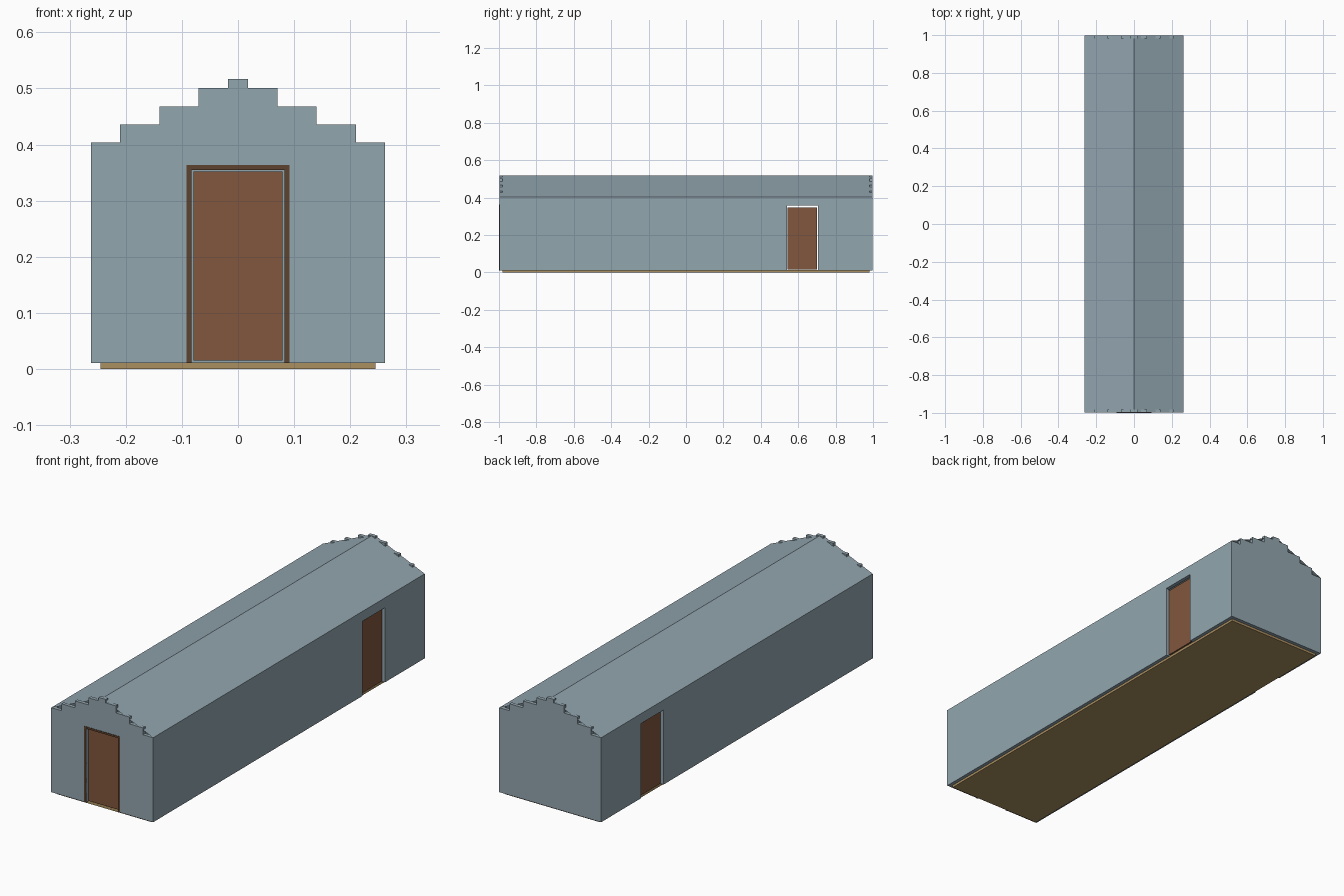
import bpy, bmesh
from mathutils import Vector

if "Cube" in bpy.data.objects:
    bpy.data.objects.remove(bpy.data.objects["Cube"])


def material(name, rgb):
    m = bpy.data.materials.new(name)
    m.diffuse_color = (*rgb, 1)
    m.use_nodes = True
    m.node_tree.nodes["Principled BSDF"].inputs["Base Color"].default_value = m.diffuse_color
    return m


WALL = material("blue_grey", (0.29, 0.38, 0.43))
DOOR = material("door_brown", (0.22, 0.095, 0.047))
TRIM = material("dark_brown", (0.11, 0.055, 0.028))
WOOD = material("tan_wood", (0.41, 0.28, 0.12))


def finish(name, bm, mat):
    me = bpy.data.meshes.new(name)
    bm.to_mesh(me)
    bm.free()
    me.materials.append(mat)
    ob = bpy.data.objects.new(name, me)
    bpy.context.collection.objects.link(ob)
    return ob


def prism(name, profile, axis, start, end, mat):
    """Extrude a (horizontal, z) outline along the x or y axis."""
    bm = bmesh.new()
    place = (lambda h, z: (start, h, z)) if axis == 'x' else (lambda h, z: (h, start, z))
    face = bm.faces.new([bm.verts.new(place(h, z)) for h, z in profile])
    ext = bmesh.ops.extrude_face_region(bm, geom=[face])
    step = Vector((end - start, 0, 0)) if axis == 'x' else Vector((0, end - start, 0))
    bmesh.ops.translate(bm, vec=step, verts=[v for v in ext["geom"] if isinstance(v, bmesh.types.BMVert)])
    bmesh.ops.recalc_face_normals(bm, faces=bm.faces)
    return finish(name, bm, mat)


def rect(a, b, z0, z1):
    return [(a, z0), (b, z0), (b, z1), (a, z1)]


W, L, T = 0.262, 0.998, 0.017      # half width, half length, wall thickness
BASE, EAVE, RIDGE = 0.011, 0.404, 0.517

# Floor slab
prism("floor", rect(-W + T, W - T, 0, BASE + 0.001), 'y', -L + T, L - T, WOOD)

# Stepped gable walls, the front one with a doorway notch
half = [(W, BASE), (W, EAVE)]
for x, z in ((0.21, 0.436), (0.14, 0.468), (0.07, 0.501), (0.018, RIDGE)):
    half += [(x, half[-1][1]), (x, z)]
gable = half + [(-x, z) for x, z in reversed(half)]
notch = [(-0.083, BASE), (-0.083, 0.355), (0.083, 0.355), (0.083, BASE)]
prism("front_gable_wall", gable + notch, 'y', -L, -L + T, WALL)
prism("back_gable_wall", gable, 'y', L - T, L, WALL)

# Front door and its surround
prism("front_door", rect(-0.079, 0.079, 0.015, 0.352), 'y', -L + 0.012, -L + 0.02, DOOR)
surround = [(-0.092, BASE), (-0.092, 0.364), (0.092, 0.364), (0.092, BASE)]
prism("front_door_frame", surround + notch[::-1], 'y', -1.0, -L + 0.003, TRIM)

# Long walls with a side doorway and door each
D0, D1 = 0.539, 0.705
long_wall = [(-L + T, BASE), (D0, BASE), (D0, 0.358), (D1, 0.358), (D1, BASE),
             (L - T, BASE), (L - T, EAVE), (-L + T, EAVE)]
for side, s in (("left", -1), ("right", 1)):
    prism(side + "_wall", long_wall, 'x', s * (W - T), s * W, WALL)
    prism(side + "_door", rect(D0 + 0.004, D1 - 0.005, 0.015, 0.348), 'x',
          s * (W - 0.02), s * (W - 0.012), DOOR)

# Roof: two thin sheets meeting at the ridge
bm = bmesh.new()
rows = [[bm.verts.new((x, y, z)) for y in (-L, L)]
        for x, z in ((-W, EAVE), (0, RIDGE), (W, EAVE))]
for a, b in zip(rows, rows[1:]):
    bm.faces.new((a[0], b[0], b[1], a[1]))
finish("roof", bm, WALL)
